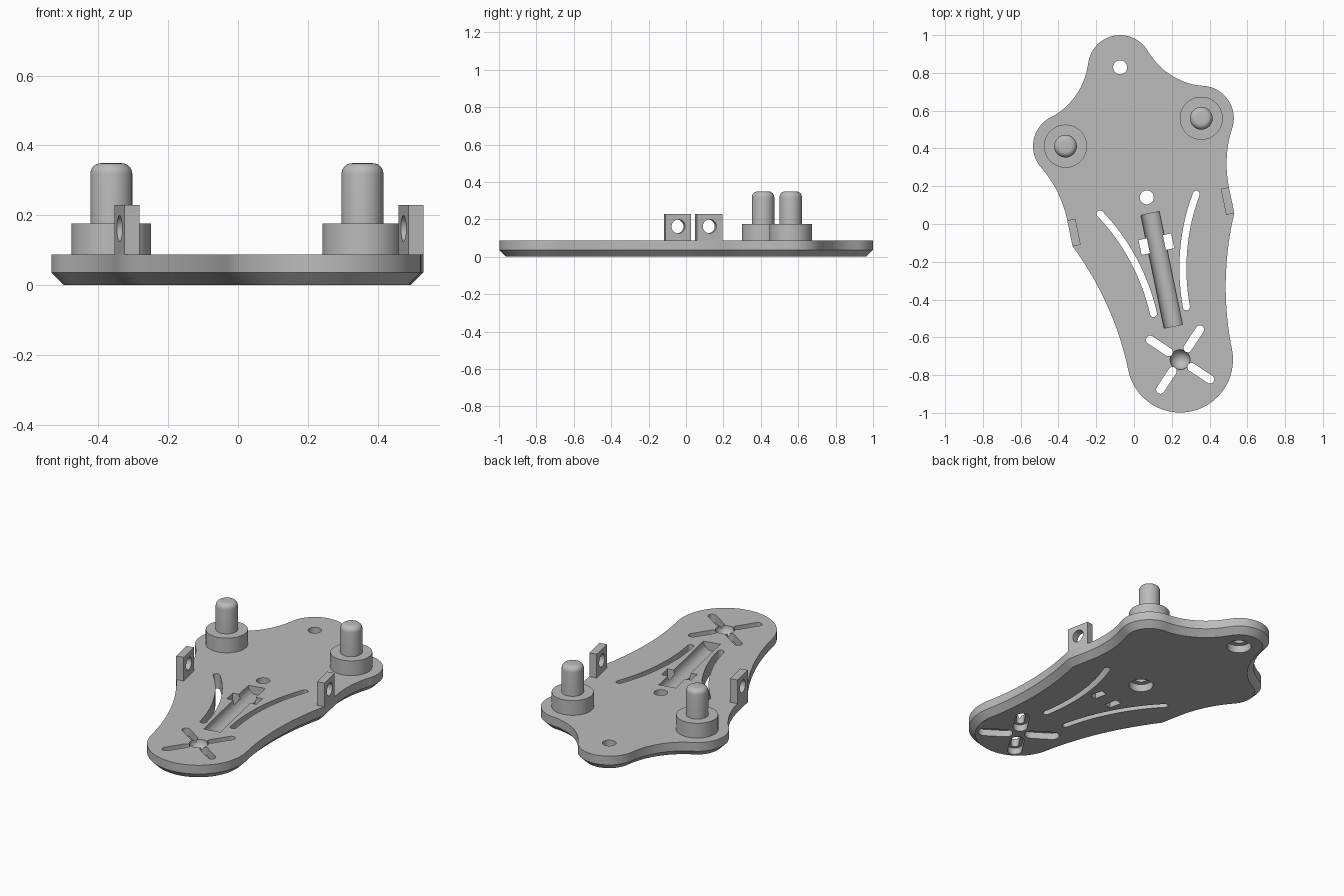
import bpy, bmesh, math
from mathutils import Matrix, Vector

if "Cube" in bpy.data.objects:
    bpy.data.objects.remove(bpy.data.objects["Cube"])

# Everything is laid out on a symmetric axis, then placed at an angle
FRAME = Matrix.Translation((0.244, -0.718, 0)) @ Matrix.Rotation(math.radians(11.6), 4, 'Z')
TOP, CHAMFER = 0.088, 0.036

grey = bpy.data.materials.new("grey plastic")
grey.diffuse_color = (0.5, 0.5, 0.5, 1)
grey.use_nodes = True
grey.node_tree.nodes["Principled BSDF"].inputs["Base Color"].default_value = grey.diffuse_color


def finish(name, bm):
    bmesh.ops.recalc_face_normals(bm, faces=bm.faces)
    bm.transform(FRAME)
    me = bpy.data.meshes.new(name)
    bm.to_mesh(me)
    bm.free()
    ob = bpy.data.objects.new(name, me)
    bpy.context.collection.objects.link(ob)
    me.materials.append(grey)
    return ob


def smooth(ob):
    bpy.ops.object.select_all(action='DESELECT')
    ob.select_set(True)
    bpy.context.view_layer.objects.active = ob
    bpy.ops.object.shade_smooth_by_angle(angle=math.radians(28))


def arc(cx, cy, r, a0, a1, n):
    return [Vector((cx + r * math.cos(math.radians(a0 + (a1 - a0) * i / n)),
                    cy + r * math.sin(math.radians(a0 + (a1 - a0) * i / n)))) for i in range(n + 1)]


def bend(p, q, ang_p, ang_q, n=14):
    """Smooth curve from p to q with the given headings in degrees."""
    p, q = Vector(p), Vector(q)
    d = (q - p).length / 3
    a = p + d * Vector((math.cos(math.radians(ang_p)), math.sin(math.radians(ang_p))))
    b = q - d * Vector((math.cos(math.radians(ang_q)), math.sin(math.radians(ang_q))))
    ts = [i / n for i in range(n + 1)]
    return [p * (1 - t) ** 3 + a * 3 * t * (1 - t) ** 2 + b * 3 * t * t * (1 - t) + q * t ** 3 for t in ts]


def inset(pts, d):
    out = []
    for i, p in enumerate(pts):
        e0 = (p - pts[i - 1]).normalized()
        e1 = (pts[(i + 1) % len(pts)] - p).normalized()
        n = Vector((-e0.y - e1.y, e0.x + e1.x)).normalized()
        out.append(p + n * d / max(0.5, n.dot(Vector((-e0.y, e0.x)))))
    return out


def loft(name, layers):
    """Solid from stacked (points, height) rings."""
    bm = bmesh.new()
    rings = [[bm.verts.new((p.x, p.y, z)) for p in pts] for pts, z in layers]
    bm.faces.new(rings[0][::-1])
    bm.faces.new(rings[-1])
    for lo, hi in zip(rings, rings[1:]):
        for i in range(len(lo)):
            bm.faces.new((lo[i - 1], lo[i], hi[i], hi[i - 1]))
    return finish(name, bm)


def prism(name, pts, z0, z1):
    return loft(name, [(pts, z0), (pts, z1)])


def disc(x, y, r, n=40):
    return arc(x, y, r, 0, 360, n)[:-1]


def rect(x0, x1, y0, y1):
    return [Vector(p) for p in ((x0, y0), (x1, y0), (x1, y1), (x0, y1))]


def slot(path, r):
    """Outline of a round-ended slot along a path."""
    def heading(a, b):
        return math.degrees(math.atan2(b.y - a.y, b.x - a.x))
    left, right = [], []
    for i in range(1, len(path) - 1):
        t = (path[i + 1] - path[i - 1]).normalized()
        left.append(path[i] + Vector((-t.y, t.x)) * r)
        right.append(path[i] - Vector((-t.y, t.x)) * r)
    h0, h1 = heading(path[0], path[1]), heading(path[-2], path[-1])
    return (arc(*path[0], r, h0 + 90, h0 + 270, 10) + right
            + arc(*path[-1], r, h1 - 90, h1 + 90, 10) + left[::-1])


def cylinder_x(x0, x1, y, z, r, along='X'):
    bm = bmesh.new()
    rot = Matrix.Rotation(math.pi / 2, 4, 'Y' if along == 'X' else 'X')
    loc = ((x0 + x1) / 2, y, z) if along == 'X' else (y, (x0 + x1) / 2, z)
    bmesh.ops.create_cone(bm, cap_ends=True, segments=40, radius1=r, radius2=r,
                          depth=x1 - x0, matrix=Matrix.Translation(loc) @ rot)
    return finish("cutter", bm)


def cut(ob, cutters):
    bpy.context.view_layer.objects.active = ob
    for c in cutters:
        c.hide_render = True
        m = ob.modifiers.new("cut", 'BOOLEAN')
        m.operation, m.solver, m.object = 'DIFFERENCE', 'EXACT', c
        bpy.ops.object.modifier_apply(modifier=m.name)
        bpy.data.objects.remove(c)


# Plate outline: right half, then mirrored
s30, c30 = math.sin(math.radians(-30)), math.cos(math.radians(-30))
half = arc(0, 0, 0.28, -90, 0, 24)
half += bend((0.28, 0), (0.437, 0.702), 90, 65)[1:]
half += bend((0.437, 0.842), (0.367 + 0.172 * c30, 1.229 + 0.172 * s30), 90, 60)
half += arc(0.367, 1.229, 0.172, -30, 74.3, 20)[1:]
half += arc(0.5135, 1.75, 0.37, 254.3, 198.4, 14)[1:-1]
half += arc(0, 1.58, 0.17, 18.4, 90, 14)
outline = half + [Vector((-p.x, p.y)) for p in half[-2:0:-1]]
plate = loft("base_plate", [(inset(outline, CHAMFER), 0), (outline, CHAMFER), (outline, TOP)])

cutters = []
# Screw holes with counterbores underneath
for y in (0.877, 1.58):
    cutters += [prism("cutter", disc(0, y, 0.037), -0.1, 0.2),
                prism("cutter", disc(0, y, 0.068), -0.1, 0.045)]
# Four radial slots, widened underneath
for k in range(4):
    a = math.radians(45 + 90 * k)
    d = Vector((math.cos(a), math.sin(a)))
    path = [d * 0.073, d * 0.19]
    cutters += [prism("cutter", slot(path, 0.0225), -0.1, 0.2),
                prism("cutter", slot(path, 0.04), -0.1, 0.04)]
# Curved slots and tie holes on both sides
for s in (1, -1):
    path = [Vector((p.x * s, p.y)) for p in bend((0.089, 0.267), (0.26, 0.841), 89, 57.5)]
    cutters.append(prism("cutter", slot(path, 0.0185), -0.1, 0.2))
    x0, x1 = sorted((0.043 * s, 0.088 * s))
    cutters.append(prism("cutter", rect(x0, x1, 0.584, 0.664), -0.1, 0.2))
# Long round trough
cutters.append(cylinder_x(0.18, 0.79, 0, TOP, 0.05, 'Y'))
# Round dimple at the slot centre
bm = bmesh.new()
bmesh.ops.create_uvsphere(bm, u_segments=32, v_segments=17, radius=0.053,
                          matrix=Matrix.Translation((0, 0, TOP)))
cutters.append(finish("cutter", bm))
cut(plate, cutters)
smooth(plate)

for side, s in (("right", 1), ("left", -1)):
    # Stepped post: wide boss and rounded pin
    boss = prism(side + "_boss", disc(0.367 * s, 1.229, 0.114, 48), TOP, 0.176)
    smooth(boss)
    layers = [(disc(0.367 * s, 1.229, 0.06), 0.176)]
    for i in range(7):
        a = math.pi / 2 * i / 6
        layers.append((disc(0.367 * s, 1.229, 0.03 + 0.03 * math.cos(a)), 0.319 + 0.03 * math.sin(a)))
    smooth(loft(side + "_pin", layers))
    # Upright lug with a cross hole
    x0, x1 = sorted((0.393 * s, 0.437 * s))
    lug = prism(side + "_lug", rect(x0, x1, 0.702, 0.842), TOP, 0.229)
    cut(lug, [cylinder_x(x0 - 0.1, x1 + 0.1, 0.772, 0.162, 0.037)])
    smooth(lug)
